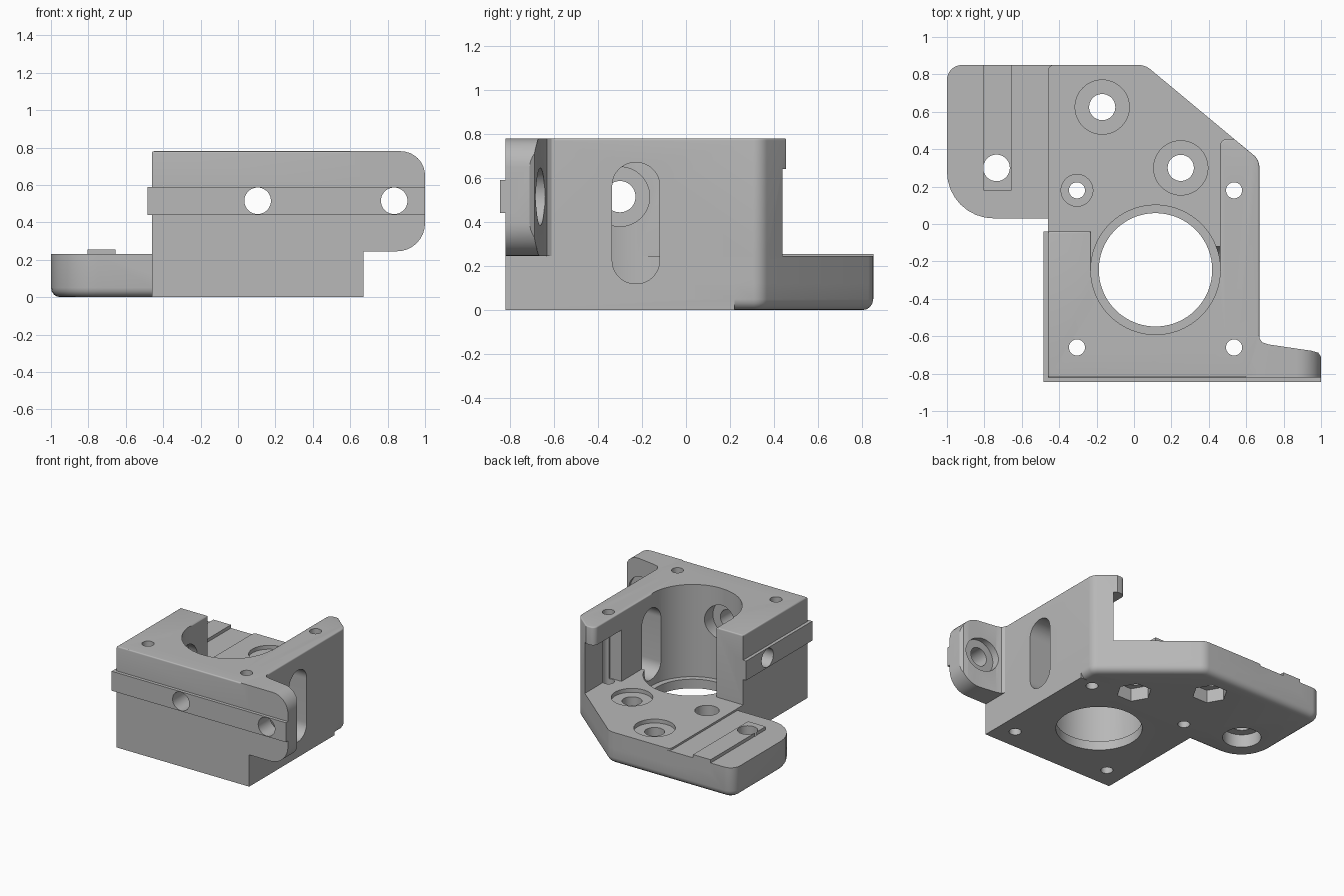
import bpy, bmesh
from math import radians, pi, cos, sin, tan
from mathutils import Vector

cube = bpy.data.objects.get("Cube")
if cube:
    bpy.data.objects.remove(cube, do_unlink=True)

plastic = bpy.data.materials.new("grey_plastic")
plastic.use_nodes = True
GREY = (0.48, 0.48, 0.48, 1)
plastic.diffuse_color = GREY
plastic.node_tree.nodes["Principled BSDF"].inputs["Base Color"].default_value = GREY


def rounded(points, steps=8):
    """Outline whose corners (a, b, radius) are filleted."""
    out, n = [], len(points)
    for i, p in enumerate(points):
        c = Vector(p[:2])
        r = p[2] if len(p) > 2 else 0
        if not r:
            out.append(c)
            continue
        u = (Vector(points[i - 1][:2]) - c).normalized()
        v = (Vector(points[(i + 1) % n][:2]) - c).normalized()
        half = u.angle(v) / 2
        centre = c + (u + v).normalized() * r / sin(half)
        start, end = c + u * r / tan(half) - centre, c + v * r / tan(half) - centre
        sweep = pi - 2 * half
        for k in range(steps + 1):
            t = k / steps
            out.append(centre + (start * sin((1 - t) * sweep) + end * sin(t * sweep)) / sin(sweep))
    return out


def prism(name, outline, lo, hi, axis="z", bevel_low=0, bevel_high=0):
    """Extrude an outline along an axis, optionally rounding the end rims."""
    place = {"x": lambda a, b, c: (c, a, b),
             "y": lambda a, b, c: (a, c, b),
             "z": lambda a, b, c: (a, b, c)}[axis]
    bm = bmesh.new()
    low = [bm.verts.new(place(p[0], p[1], lo)) for p in outline]
    high = [bm.verts.new(place(p[0], p[1], hi)) for p in outline]
    n = len(outline)
    ends = [bm.faces.new(low), bm.faces.new(high)]
    for i in range(n):
        j = (i + 1) % n
        bm.faces.new((low[i], low[j], high[j], high[i]))
    bmesh.ops.recalc_face_normals(bm, faces=bm.faces)
    rims = [(list(f.edges), w) for f, w in zip(ends, (bevel_low, bevel_high)) if w]
    for edges, width in rims:
        bmesh.ops.bevel(bm, geom=edges, offset=width, segments=4, profile=0.5,
                        affect="EDGES", clamp_overlap=False)
    mesh = bpy.data.meshes.new(name)
    bm.to_mesh(mesh)
    bm.free()
    mesh.materials.append(plastic)
    ob = bpy.data.objects.new(name, mesh)
    bpy.context.collection.objects.link(ob)
    return ob


def box(name, x, y, z):
    return prism(name, [(x[0], y[0]), (x[1], y[0]), (x[1], y[1]), (x[0], y[1])], *z)


def drill(a, b, r, lo, hi, axis="z", sides=48):
    ring = [(a + r * cos(2 * pi * k / sides), b + r * sin(2 * pi * k / sides)) for k in range(sides)]
    return prism("drill", ring, lo, hi, axis)


def combine(target, tool, operation):
    mod = target.modifiers.new(operation.lower(), "BOOLEAN")
    mod.operation, mod.solver, mod.object = operation, "EXACT", tool
    bpy.context.view_layer.objects.active = target
    bpy.ops.object.modifier_apply(modifier=mod.name)
    bpy.data.objects.remove(tool, do_unlink=True)


# Rear plate with side tab and rounded underside
bracket = prism("bracket", rounded([(-1, .03, .25), (.67, .03), (.67, .343, .08),
                                    (.06, .85, .1), (-1, .85, .08)]), 0, .23, bevel_low=.05)

# Front block and raised middle pad
combine(bracket, box("front_block", (-.46, .67), (-.82, .22), (0, .2)), "UNION")
combine(bracket, prism("pad", rounded([(-.46, -.3), (.67, -.3), (.67, .343, .08),
                                       (.06, .85, .1), (-.46, .85, .03)]), .12, .245), "UNION")

# U-shaped wall around the motor bore
wall = rounded([(-.46, -.82), (.67, -.82), (.67, .343, .08), (.535, .455), (.46, .455, .04),
                (.46, -.245), (-.23, -.245), (-.23, -.04), (-.46, -.04)])
combine(bracket, prism("wall", wall, .15, .78, bevel_high=.01), "UNION")

# Tapered mounting ear
ear = prism("ear", rounded([(.6, .245), (1, .245, .15), (1, .78, .13), (.6, .78)]), -.82, -.6, "y")
taper = [(.67, -.5), (.67, -.61), (.685, -.632), (.72, -.644), (.95, -.678),
         (.985, -.688), (1, -.71), (1.1, -.9), (1.1, -.5)]
combine(ear, prism("taper", taper, .1, .9), "DIFFERENCE")
combine(bracket, ear, "UNION")

# Locating ribs: one wrapping the front and side, one on the tab
rib = [(-.485, -.845), (1, -.845), (1, -.78), (-.4, -.78), (-.4, -.04), (-.485, -.04)]
combine(bracket, prism("wrap_rib", rib, .44, .59), "UNION")
combine(bracket, box("tab_rib", (-.805, -.655), (.18, .85), (.15, .255)), "UNION")

# Motor bore with a bottom lip, wall recess and side slot
slot = rounded([(-.335, .12, .1049), (-.12, .12, .1049), (-.12, .67, .1049), (-.335, .67, .1049)], 12)
cuts = [drill(.115, -.245, .346, .07, 1, sides=96),
        drill(.115, -.245, .303, -.1, .2, sides=96),
        box("recess", (.3, .555), (.13, .7), (.245, .64)),
        prism("slot", slot, .4, .8, "x")]

# Corner screw holes, with a counterbore on the open one
cuts += [drill(x, y, .043, -.1, 1) for x in (-.305, .535) for y in (-.66, .18)]
cuts.append(drill(-.305, .18, .085, .16, .5))

# Plate bolts: shallow seat above, hex nut pocket below
for x, y in ((-.17, .625), (.25, .30)):
    cuts += [drill(x, y, .07, -.1, .5), drill(x, y, .145, .215, .5),
             drill(x, y, .125, -.1, .1, sides=6)]

# Tab bolt with a round pocket below
cuts += [drill(-.735, .30, .071, -.1, .5), drill(-.735, .30, .135, -.1, .1)]

# Horizontal bolts through the front, ear and side, with head seats inside
cuts += [drill(.105, .515, .071, -1, -.4, "y"), drill(.105, .515, .135, -.67, -.4, "y"),
         drill(.835, .515, .071, -1, -.4, "y"), drill(.835, .515, .13, -.7, -.5, "y"),
         drill(-.30, .515, .071, -.6, 0, "x"), drill(-.30, .515, .135, -.3, 0, "x")]
for cut in cuts:
    combine(bracket, cut, "DIFFERENCE")

# Smooth curved faces, keep sharp edges
bpy.ops.object.select_all(action="DESELECT")
bracket.select_set(True)
bpy.context.view_layer.objects.active = bracket
bpy.ops.object.shade_smooth_by_angle(angle=radians(30))
